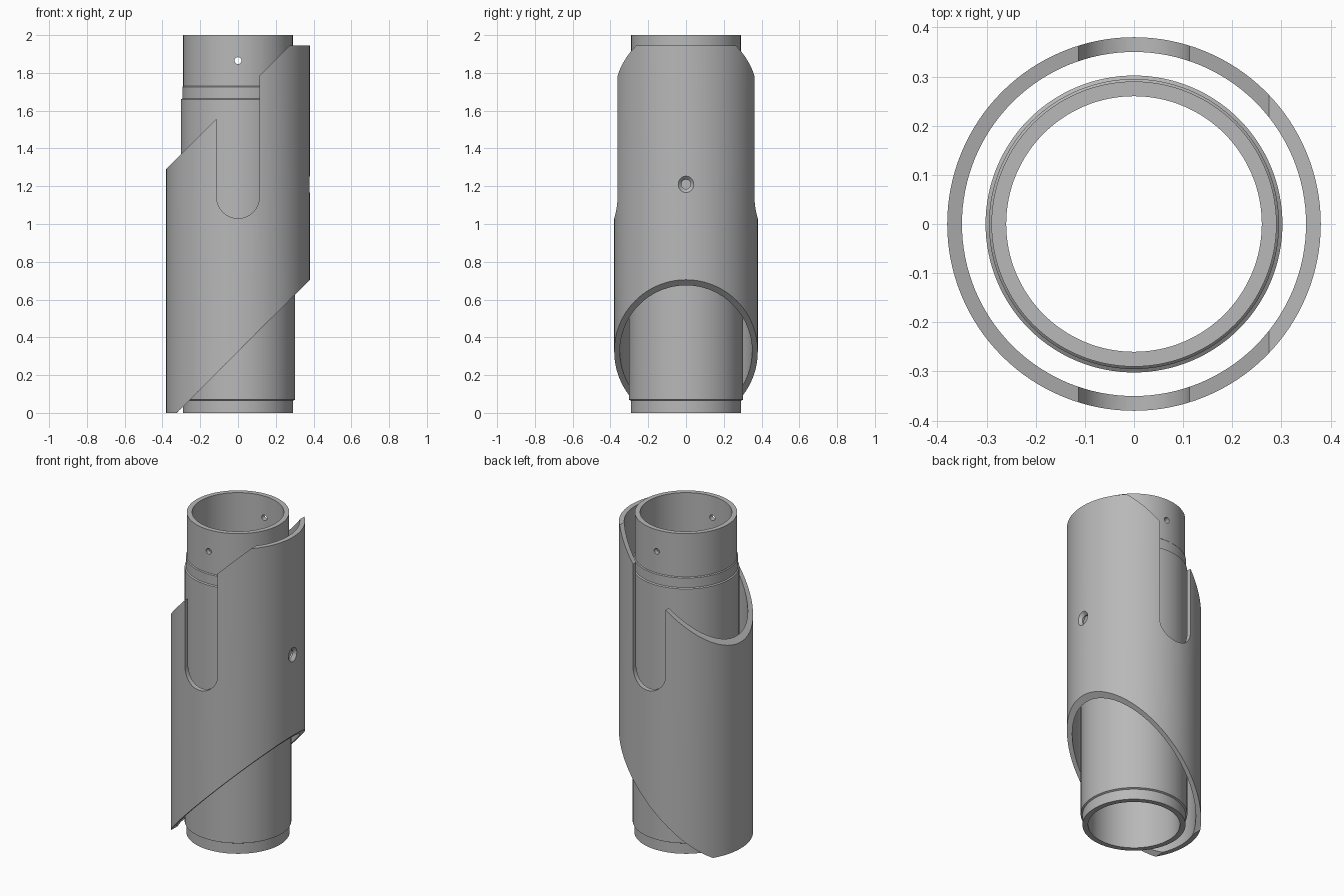
import bpy, bmesh, math
from mathutils import Matrix

if "Cube" in bpy.data.objects:
    bpy.data.objects.remove(bpy.data.objects["Cube"])

steel = bpy.data.materials.new("grey steel")
steel.diffuse_color = (0.48, 0.48, 0.48, 1)
steel.use_nodes = True
steel.node_tree.nodes["Principled BSDF"].inputs["Base Color"].default_value = steel.diffuse_color
SEG = 128


def make(name, bm):
    bmesh.ops.recalc_face_normals(bm, faces=bm.faces)
    me = bpy.data.meshes.new(name)
    bm.to_mesh(me)
    bm.free()
    me.materials.append(steel)
    ob = bpy.data.objects.new(name, me)
    bpy.context.collection.objects.link(ob)
    return ob


def lathe(name, profile):
    """Revolve a closed (radius, z) profile around z."""
    bm = bmesh.new()
    rings = []
    for i in range(SEG):
        a = 2 * math.pi * i / SEG
        rings.append([bm.verts.new((r * math.cos(a), r * math.sin(a), z)) for r, z in profile])
    n = len(profile)
    for i in range(SEG):
        p, q = rings[i], rings[(i + 1) % SEG]
        for j in range(n):
            k = (j + 1) % n
            bm.faces.new((p[j], q[j], q[k], p[k]))
    return make(name, bm)


def prism(name, outline, depth):
    """Extrude an (x, z) outline along y, both ways."""
    bm = bmesh.new()
    face = bm.faces.new([bm.verts.new((x, -depth, z)) for x, z in outline])
    new = bmesh.ops.extrude_face_region(bm, geom=[face])["geom"]
    bmesh.ops.translate(bm, vec=(0, 2 * depth, 0),
                        verts=[v for v in new if isinstance(v, bmesh.types.BMVert)])
    return make(name, bm)


def cone(name, r1, r2, depth, matrix):
    bm = bmesh.new()
    bmesh.ops.create_cone(bm, cap_ends=True, segments=32, radius1=r1, radius2=r2,
                          depth=depth, matrix=matrix)
    return make(name, bm)


def cut(ob, tool, operation):
    mod = ob.modifiers.new("cut", 'BOOLEAN')
    mod.operation, mod.solver, mod.object = operation, 'EXACT', tool
    deps = bpy.context.evaluated_depsgraph_get()
    me = bpy.data.meshes.new_from_object(ob.evaluated_get(deps))
    ob.modifiers.clear()
    ob.data = me
    bpy.data.objects.remove(tool)


# Inner tube with stepped ends
inner = lathe("inner_tube", [(0.26, 0), (0.292, 0), (0.292, 0.065), (0.302, 0.07), (0.302, 1.66),
                             (0.295, 1.665), (0.295, 1.725), (0.29, 1.73), (0.29, 2.0), (0.26, 2.0)])
# Pin hole through front and back
cut(inner, cone("pin_hole", 0.018, 0.018, 1,
                Matrix.Translation((0, 0, 1.865)) @ Matrix.Rotation(math.pi / 2, 4, 'X')), 'DIFFERENCE')

# Outer sleeve: slanted ends and a round-bottomed slot, trimmed by its side outline
sleeve = lathe("outer_sleeve", [(0.35, -0.1), (0.38, -0.1), (0.38, 2.1), (0.35, 2.1)])
w, zc = 0.113, 1.143
slot = [(w * math.cos(a), zc - w * math.sin(a)) for a in (math.pi * i / 24 for i in range(25))]
outline = ([(-0.5, 0), (-0.325, 0), (0.5, 0.825), (0.5, 1.945), (0.275, 1.945), (w, 1.783)]
           + slot + [(-w, 1.557), (-0.5, 1.17)])
cut(sleeve, prism("sleeve_outline", outline, 0.6), 'INTERSECT')

# Countersunk screw hole on the right
turn = Matrix.Rotation(math.pi / 2, 4, 'Y')
cut(sleeve, cone("screw_hole", 0.025, 0.025, 0.1,
                 Matrix.Translation((0.365, 0, 1.21)) @ turn), 'DIFFERENCE')
cut(sleeve, cone("countersink", 0.024, 0.044, 0.02,
                 Matrix.Translation((0.3705, 0, 1.21)) @ turn), 'DIFFERENCE')

for ob in (inner, sleeve):
    bpy.ops.object.select_all(action='DESELECT')
    ob.select_set(True)
    bpy.context.view_layer.objects.active = ob
    bpy.ops.object.shade_smooth_by_angle(angle=math.radians(30))
